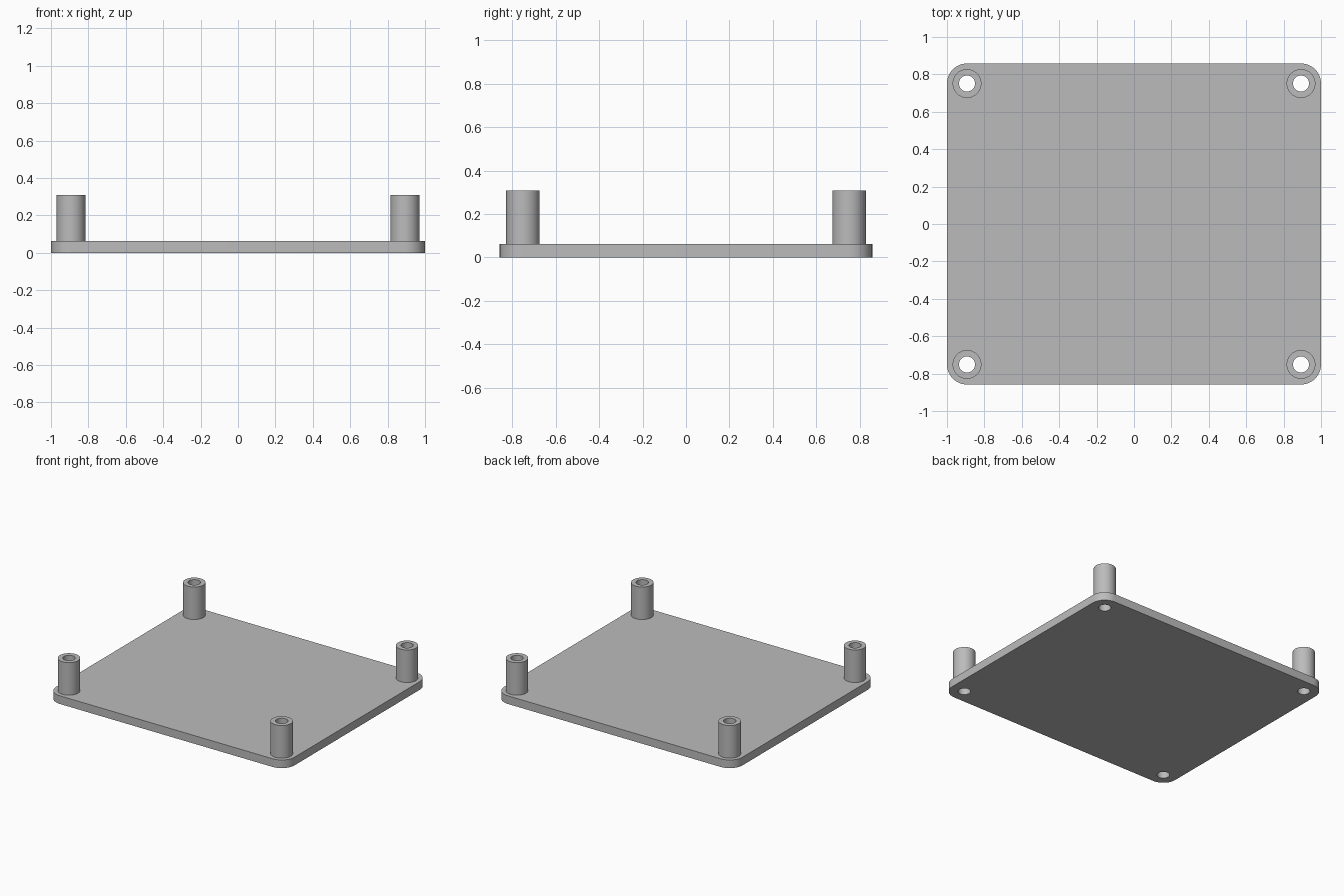
import bpy, bmesh
from math import cos, sin, pi, radians

cube = bpy.data.objects.get("Cube")
if cube:
    bpy.data.objects.remove(cube, do_unlink=True)

HALF_X, HALF_Y = 1.0, 0.858
CORNER = 0.107
POST_X, POST_Y = HALF_X - CORNER, HALF_Y - CORNER
PLATE_TOP, POST_TOP = 0.062, 0.309
POST_R, HOLE_R = 0.077, 0.043
SIDES = 48

grey = bpy.data.materials.new("plain grey")
grey.use_nodes = True
colour = (0.5, 0.5, 0.5, 1)
grey.diffuse_color = colour
grey.node_tree.nodes["Principled BSDF"].inputs["Base Color"].default_value = colour


def circle(x, y, r):
    return [(x + r * cos(2 * pi * i / SIDES), y + r * sin(2 * pi * i / SIDES)) for i in range(SIDES)]


def rounded_rectangle():
    points = []
    for k, (sx, sy) in enumerate([(1, 1), (-1, 1), (-1, -1), (1, -1)]):
        for i in range(SIDES // 4 + 1):
            a = pi / 2 * k + 2 * pi * i / SIDES
            points.append((sx * POST_X + CORNER * cos(a), sy * POST_Y + CORNER * sin(a)))
    return points


def extrude_outline(name, loops, bottom, top):
    """Fill an outline with its holes and extrude it into a solid."""
    bm = bmesh.new()
    for loop in loops:
        verts = [bm.verts.new((x, y, bottom)) for x, y in loop]
        for a, b in zip(verts, verts[1:] + verts[:1]):
            bm.edges.new((a, b))
    bmesh.ops.triangle_fill(bm, edges=bm.edges[:], use_beauty=True, normal=(0, 0, -1))
    result = bmesh.ops.extrude_face_region(bm, geom=bm.faces[:], use_keep_orig=True)
    for v in result["geom"]:
        if isinstance(v, bmesh.types.BMVert):
            v.co.z = top
    bmesh.ops.recalc_face_normals(bm, faces=bm.faces[:])
    mesh = bpy.data.meshes.new(name)
    bm.to_mesh(mesh)
    bm.free()
    mesh.materials.append(grey)
    obj = bpy.data.objects.new(name, mesh)
    bpy.context.collection.objects.link(obj)
    bpy.ops.object.select_all(action="DESELECT")
    obj.select_set(True)
    bpy.context.view_layer.objects.active = obj
    bpy.ops.object.shade_smooth_by_angle(angle=radians(30))
    return obj


corners = {
    "front_left": (POST_X, -POST_Y), "front_right": (-POST_X, -POST_Y),
    "back_left": (POST_X, POST_Y), "back_right": (-POST_X, POST_Y),
}

# Base plate with a through hole under each post
holes = [circle(x, y, HOLE_R) for x, y in corners.values()]
extrude_outline("base_plate", [rounded_rectangle()] + holes, 0, PLATE_TOP)

# Hollow standoff posts
for place, (x, y) in corners.items():
    extrude_outline(place + "_post", [circle(x, y, POST_R), circle(x, y, HOLE_R)], PLATE_TOP, POST_TOP)
